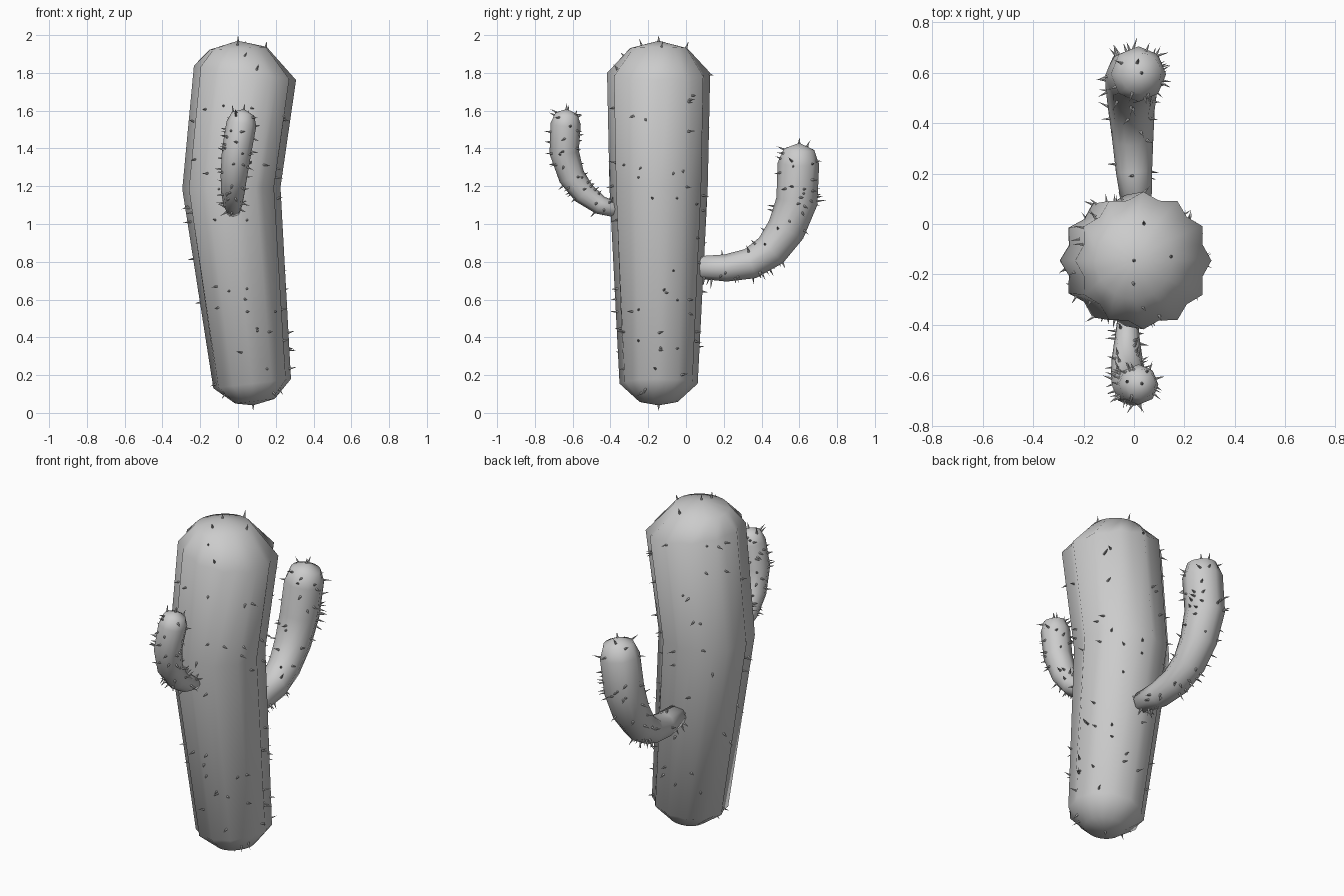
import bpy, bmesh, math, random
from mathutils import Vector, Matrix

random.seed(7)
cube = bpy.data.objects.get("Cube")
if cube:
    bpy.data.objects.remove(cube, do_unlink=True)

# One plain grey for flesh and spines
grey = bpy.data.materials.new("plain grey")
grey.use_nodes = True
grey.diffuse_color = (0.6, 0.6, 0.6, 1)
grey.node_tree.nodes["Principled BSDF"].inputs["Base Color"].default_value = grey.diffuse_color


def finish(bm, name, smooth):
    mesh = bpy.data.meshes.new(name)
    bm.to_mesh(mesh)
    bm.free()
    mesh.materials.append(grey)
    for poly in mesh.polygons:
        poly.use_smooth = smooth
    bpy.context.collection.objects.link(bpy.data.objects.new(name, mesh))


def ribbed_body(rings, start, end, sides):
    """Loft ribbed rings of (centre, normal, radius, groove) between two end points."""
    bm = bmesh.new()
    loops = []
    for centre, normal, radius, groove in rings:
        n = Vector(normal).normalized()
        u = (Vector((1, 0, 0)) - n * n.x).normalized()
        v = n.cross(u)
        loop = []
        for i in range(sides):
            a = math.tau * i / sides
            r = radius * (groove if i % 2 else 1)
            loop.append(bm.verts.new(Vector(centre) + (u * math.cos(a) + v * math.sin(a)) * r))
        loops.append(loop)
    for low, high in zip(loops, loops[1:]):
        for i in range(sides):
            j = (i + 1) % sides
            bm.faces.new((low[i], low[j], high[j], high[i]))
    for tip, loop in ((start, loops[0]), (end, loops[-1])):
        pole = bm.verts.new(tip)
        for i in range(sides):
            bm.faces.new((pole, loop[i], loop[(i + 1) % sides]))
    bmesh.ops.recalc_face_normals(bm, faces=bm.faces)
    return bm


def add_spine(bm, point, direction, length):
    direction = direction.normalized()
    turn = direction.to_track_quat("Z", "Y").to_matrix().to_4x4()
    place = Matrix.Translation(point + direction * (length / 2 - 0.004)) @ turn
    bmesh.ops.create_cone(bm, cap_ends=True, segments=6, radius1=0.007, radius2=0,
                          depth=length, matrix=place)


def scatter_spines(body, name, count, length, tips):
    """Area-weighted spines over the body, plus one at each given tip."""
    bm = bmesh.new()
    faces = list(body.faces)
    for f in random.choices(faces, weights=[f.calc_area() for f in faces], k=count):
        c = [v.co for v in f.verts]
        s, t = random.random(), random.random()
        point = c[0].lerp(c[1], s).lerp(c[-1].lerp(c[2], s), t)
        jitter = Vector([random.uniform(-0.25, 0.25) for _ in range(3)])
        add_spine(bm, point, f.normal + jitter, length * random.uniform(0.8, 1.2))
    for point, direction in tips:
        add_spine(bm, Vector(point), Vector(direction), 0.034)
    finish(bm, name, False)


# Trunk: a bent, ribbed column with rounded ends
Y = -0.145
trunk_rings = [
    ((0.09, Y, 0.062), (-0.12, 0, 1), 0.105, 1.0),
    ((0.075, Y, 0.155), (-0.12, 0, 1), 0.207, 0.93),
    ((-0.035, Y, 1.19), (-0.02, 0, 1), 0.26, 0.89),
    ((0.037, Y, 1.8), (0.14, 0, 1), 0.273, 0.9),
    ((0.0, Y, 1.93), (-0.05, 0, 1), 0.152, 1.0),
]
bottom, top = (0.08, Y, 0.04), (0, Y, 1.97)
trunk = ribbed_body(trunk_rings, bottom, top, 24)
scatter_spines(trunk, "trunk_spines", 90, 0.042,
               [(bottom, (0, 0, -1)), (top, (0, 0, 1))])
finish(trunk, "trunk", True)


def arm(name, path, count, length):
    """Curved arm along (x, y, z, radius) points with a domed end."""
    points = [Vector(p[:3]) for p in path]
    rings = []
    for i, p in enumerate(points):
        tangent = points[min(i + 1, len(points) - 1)] - points[max(i - 1, 0)]
        rings.append((p, tangent, path[i][3], 0.93))
    last, n, r = points[-1], (points[-1] - points[-2]).normalized(), path[-1][3]
    rings.append((last + n * r * 0.68, n, r * 0.74, 1.0))
    first = (points[1] - points[0]).normalized()
    tip = last + n * r
    body = ribbed_body(rings, points[0] - first * 0.02, tip, 16)
    scatter_spines(body, name + "_spines", count, length, [(tip, n)])
    finish(body, name, True)


# Large arm behind
arm("back_arm", [
    (0.01, 0.075, 0.77, 0.06), (0.0, 0.21, 0.767, 0.072), (-0.005, 0.34, 0.79, 0.082),
    (-0.01, 0.45, 0.86, 0.092), (-0.01, 0.53, 0.97, 0.102), (-0.005, 0.587, 1.12, 0.11),
    (0.018, 0.595, 1.32, 0.11)], 70, 0.045)

# Small arm in front
arm("front_arm", [
    (-0.025, -0.37, 1.075, 0.04), (-0.027, -0.455, 1.1, 0.05),
    (-0.027, -0.54, 1.163, 0.062), (-0.022, -0.605, 1.25, 0.07),
    (-0.008, -0.645, 1.38, 0.078), (0.018, -0.637, 1.53, 0.08)], 65, 0.04)
